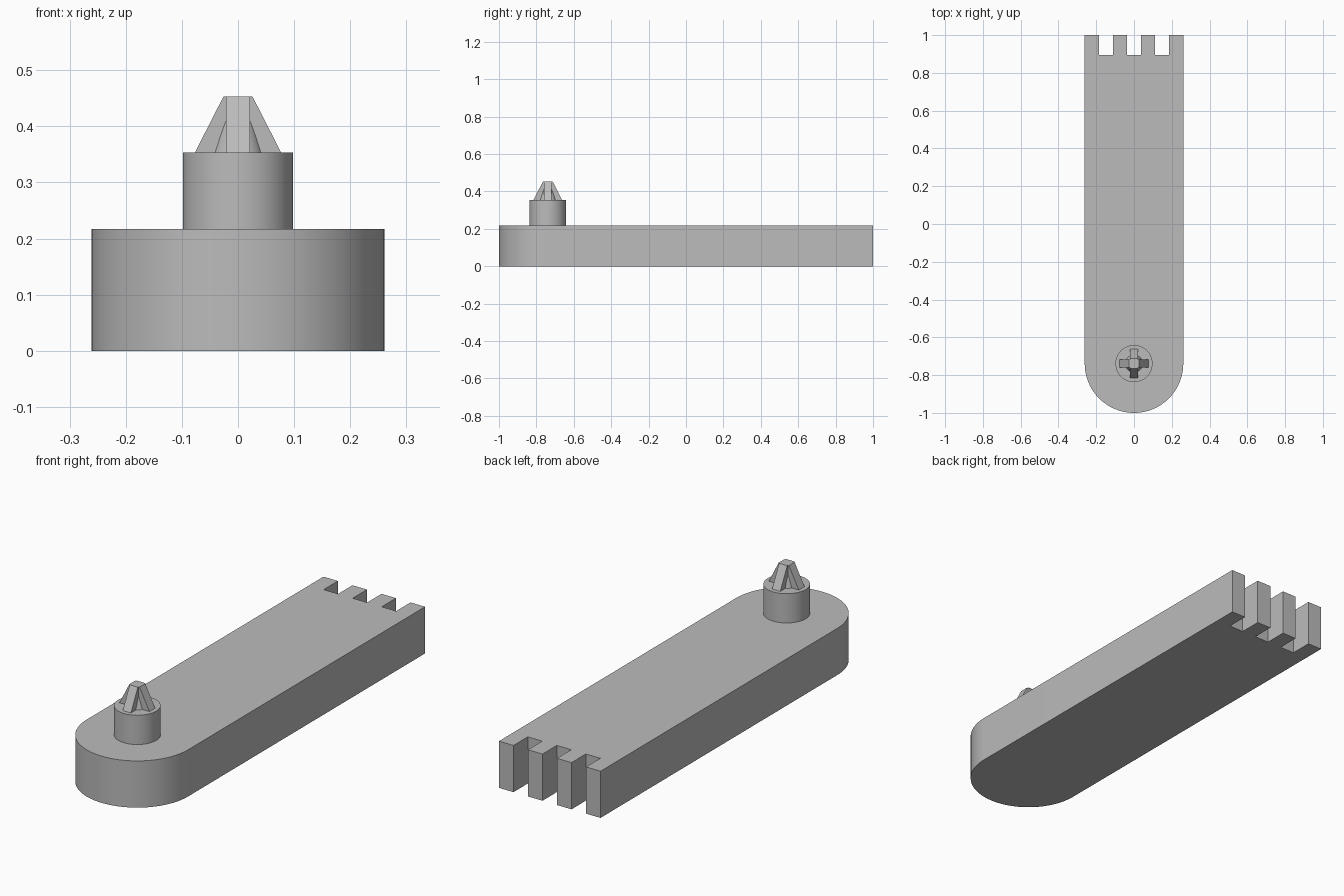
import bpy, bmesh, math

cube = bpy.data.objects.get("Cube")
if cube:
    bpy.data.objects.remove(cube, do_unlink=True)

HALF_W, BODY_TOP = 0.261, 0.217
POST_R, POST_TOP, TIP_TOP = 0.098, 0.353, 0.453
PIVOT_Y = -1 + HALF_W
SLOT_Y = 0.895

grey = bpy.data.materials.new("grey_plastic")
grey.use_nodes = True
grey.diffuse_color = (0.5, 0.5, 0.5, 1)
grey.node_tree.nodes["Principled BSDF"].inputs["Base Color"].default_value = (0.5, 0.5, 0.5, 1)


def finish(name, bm, smooth=False):
    bmesh.ops.recalc_face_normals(bm, faces=bm.faces)
    mesh = bpy.data.meshes.new(name)
    bm.to_mesh(mesh)
    bm.free()
    mesh.materials.append(grey)
    obj = bpy.data.objects.new(name, mesh)
    bpy.context.collection.objects.link(obj)
    if smooth:
        bpy.ops.object.select_all(action="DESELECT")
        obj.select_set(True)
        bpy.context.view_layer.objects.active = obj
        bpy.ops.object.shade_smooth_by_angle(angle=math.radians(30))
    return obj


def prism(name, outline, z0, z1, smooth=False):
    bm = bmesh.new()
    face = bm.faces.new([bm.verts.new((x, y, z0)) for x, y in outline])
    out = bmesh.ops.extrude_face_region(bm, geom=[face])
    for v in out["geom"]:
        if isinstance(v, bmesh.types.BMVert):
            v.co.z = z1
    return finish(name, bm, smooth)


def cone(name, r0, r1, z0, z1):
    bm = bmesh.new()
    bmesh.ops.create_cone(bm, cap_ends=True, segments=64, radius1=r0, radius2=r1, depth=z1 - z0)
    bmesh.ops.translate(bm, verts=bm.verts, vec=(0, PIVOT_Y, (z0 + z1) / 2))
    return finish(name, bm, True)


# Arm: rounded front end, comb of four teeth and three slots at the back
arc = [math.pi + math.pi * i / 48 for i in range(49)]
outline = [(HALF_W * math.cos(a), PIVOT_Y + HALF_W * math.sin(a)) for a in arc]
pitch = 2 * HALF_W / 7
for i in range(7):
    y = SLOT_Y if i % 2 else 1
    outline += [(HALF_W - i * pitch, y), (HALF_W - (i + 1) * pitch, y)]
prism("arm", outline, 0, BODY_TOP, True)

# Pivot post and the core of its tip
cone("pivot_post", POST_R, POST_R, BODY_TOP, POST_TOP)
cone("tip_core", 0.046, 0.018, POST_TOP, TIP_TOP)

# Cross-shaped tip: one outline tapered upward along both arms
FIN_HALF, FIN_BASE, FIN_TOP = 0.021, 0.077, 0.026


def cross(bm, reach, z):
    ring = []
    for q in range(4):
        c, s = math.cos(q * math.pi / 2), math.sin(q * math.pi / 2)
        for x, y in ((reach, -FIN_HALF), (reach, FIN_HALF), (FIN_HALF, FIN_HALF)):
            ring.append(bm.verts.new((x * c - y * s, PIVOT_Y + x * s + y * c, z)))
    return ring


bm = bmesh.new()
low, high = cross(bm, FIN_BASE, POST_TOP), cross(bm, FIN_TOP, TIP_TOP)
bm.faces.new(low)
bm.faces.new(high)
for i in range(len(low)):
    j = (i + 1) % len(low)
    bm.faces.new((low[i], low[j], high[j], high[i]))
finish("cross_tip", bm)
